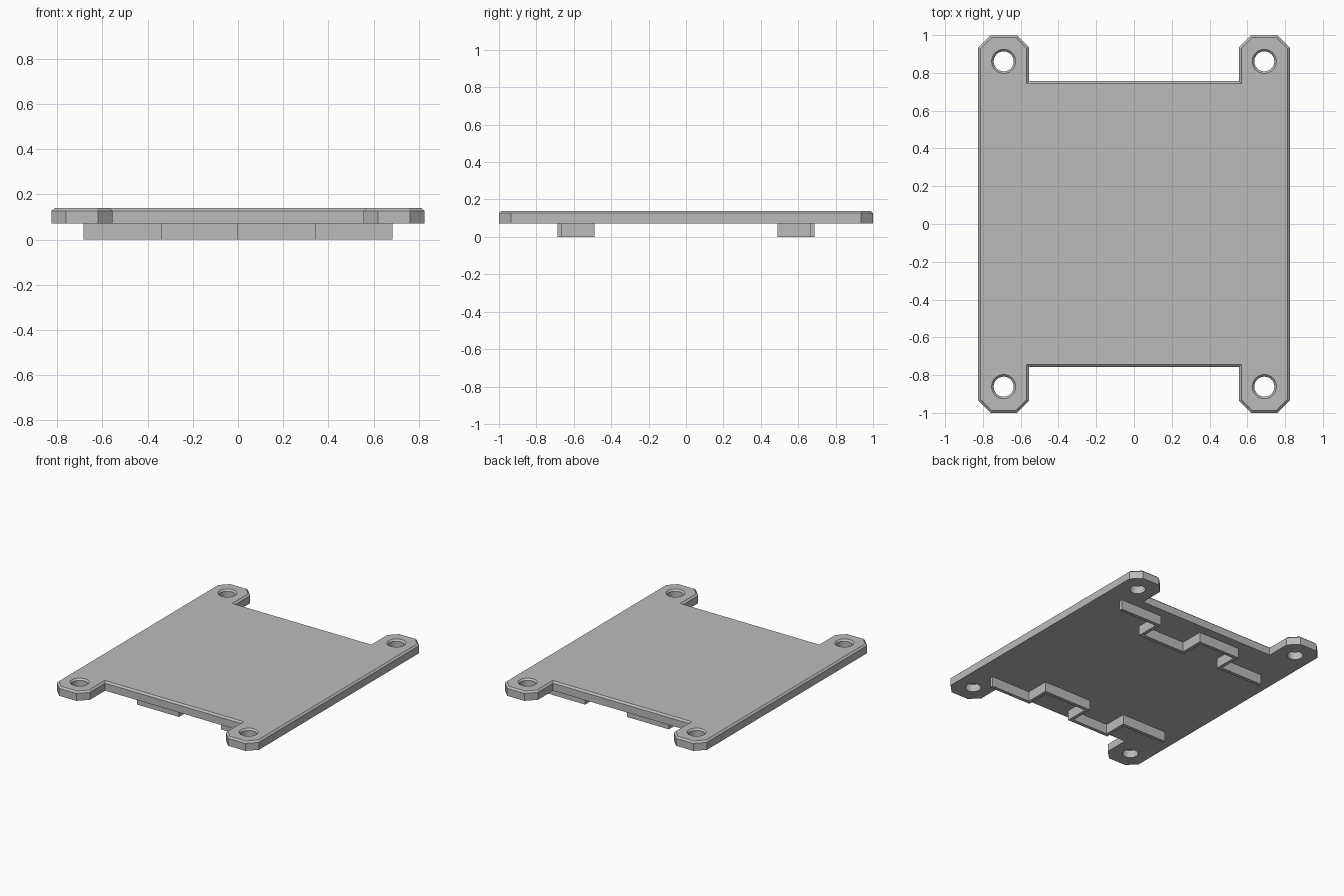
import bpy
import bmesh
import math
from mathutils import Vector

cube = bpy.data.objects.get("Cube")
if cube:
    bpy.data.objects.remove(cube, do_unlink=True)

grey = bpy.data.materials.new("mid grey")
grey.use_nodes = True
colour = (0.5, 0.5, 0.5, 1)
grey.diffuse_color = colour
grey.node_tree.nodes["Principled BSDF"].inputs["Base Color"].default_value = colour


def inset(points, dist):
    """Mitred inward offset of a counter-clockwise loop."""
    result = []
    for k, p in enumerate(points):
        a = (p - points[k - 1]).normalized()
        b = (points[(k + 1) % len(points)] - p).normalized()
        n1, n2 = Vector((-a.y, a.x)), Vector((-b.y, b.x))
        result.append(p + (n1 + n2) * dist / (1 + n1.dot(n2)))
    return result


def solid(name, loops):
    """Each loop is a stack of (points, z) rings; both ends are capped."""
    bm = bmesh.new()
    bottom, top = [], []
    for stack in loops:
        rings = [[bm.verts.new((p.x, p.y, z)) for p in pts] for pts, z in stack]
        n = len(rings[0])
        for low, high in zip(rings, rings[1:]):
            for k in range(n):
                j = (k + 1) % n
                bm.faces.new((low[k], low[j], high[j], high[k]))
        for cap, ring in ((bottom, rings[0]), (top, rings[-1])):
            cap += [bm.edges.get((ring[k - 1], ring[k])) for k in range(n)]
    for cap in (bottom, top):
        bmesh.ops.triangle_fill(bm, edges=cap, use_beauty=True)
    bmesh.ops.recalc_face_normals(bm, faces=bm.faces)
    mesh = bpy.data.meshes.new(name)
    bm.to_mesh(mesh)
    bm.free()
    mesh.materials.append(grey)
    obj = bpy.data.objects.new(name, mesh)
    bpy.context.collection.objects.link(obj)
    return obj


# Plate with four clipped ears, chamfered along its top rim
BASE, SHOULDER, TOP, CHAMFER = 0.072, 0.127, 0.139, 0.013
ear = [(0.825, 0.935), (0.76, 1), (0.62, 1), (0.555, 0.935), (0.555, 0.757)]
half = ear + [(-x, y) for x, y in reversed(ear)]
outline = [Vector(p) for p in half] + [-Vector(p) for p in half]


def chamfered(points, amount):
    return [(points, BASE), (points, SHOULDER), (inset(points, amount), TOP)]


loops = [chamfered(outline, CHAMFER)]

# Countersunk hole in each ear
SIDES = 32
for sx in (-1, 1):
    for sy in (-1, 1):
        centre = Vector((0.69 * sx, 0.861 * sy))
        circle = [centre + 0.053 * Vector((math.cos(a), math.sin(a)))
                  for a in (math.tau * k / SIDES for k in range(SIDES))]
        loops.append(chamfered(circle, -0.011))
solid("plate", loops)

# Stepped ribs under the plate, one near each notched edge
W, S, OUT, IN, T = 0.683, 0.3415, 0.688, 0.489, 0.025
outer_side = [(-W, IN + T), (-S, IN + T), (-S, OUT), (0, OUT),
              (0, IN + T), (S, IN + T), (S, OUT), (W, OUT)]
inner_side = [(W, OUT - T), (S + T, OUT - T), (S + T, IN), (-T, IN),
              (-T, OUT - T), (T - S, OUT - T), (T - S, IN), (-W, IN)]
for name, sign in (("back_rib", 1), ("front_rib", -1)):
    path = [Vector((x, y * sign)) for x, y in outer_side + inner_side]
    solid(name, [[(path, 0), (path, BASE)]])
